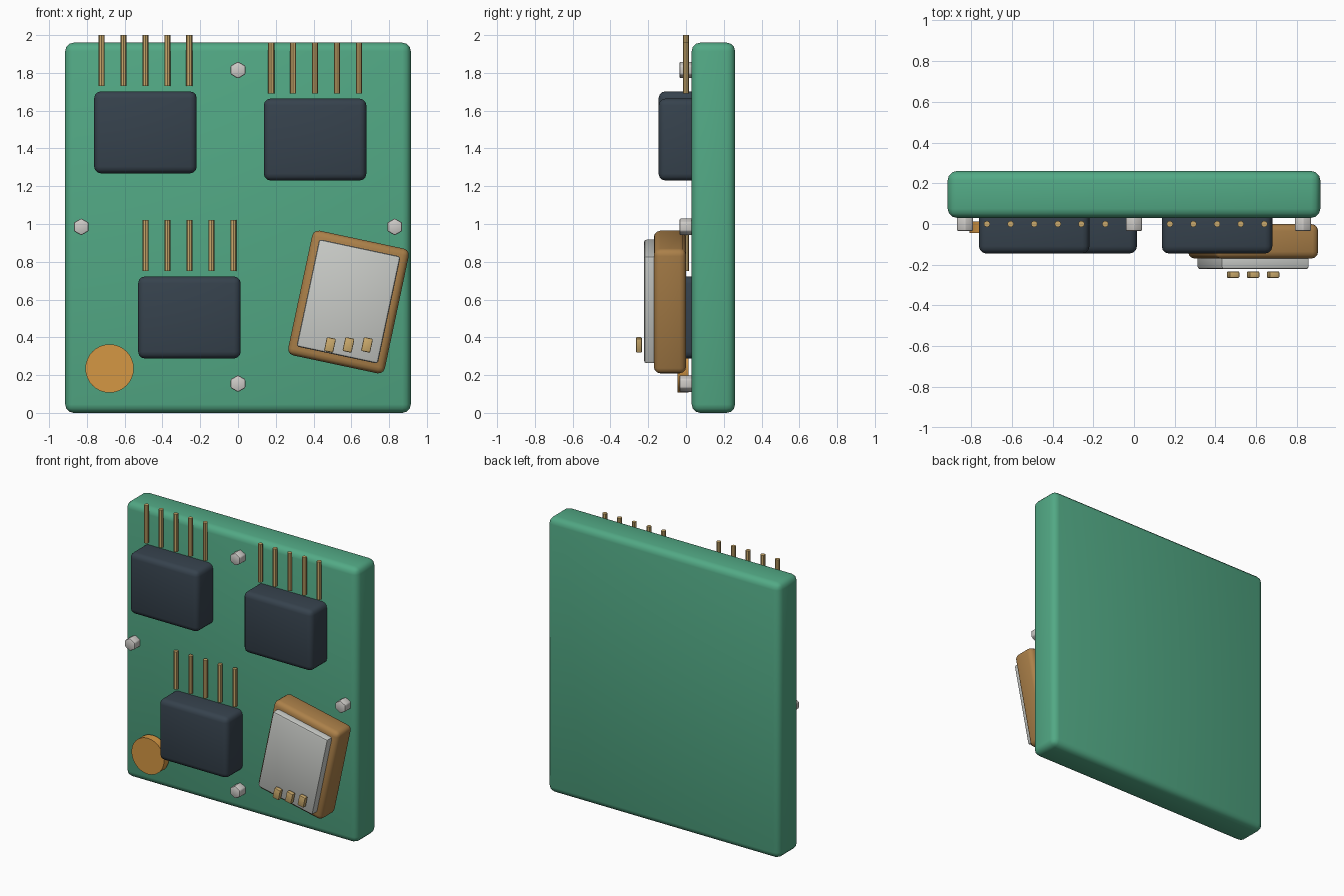
import bpy, math

if "Cube" in bpy.data.objects:
    bpy.data.objects.remove(bpy.data.objects["Cube"])


def material(name, hex_code):
    def lin(c):
        return c / 12.92 if c <= 0.04045 else ((c + 0.055) / 1.055) ** 2.4
    m = bpy.data.materials.new(name)
    rgb = [lin(int(hex_code[i:i + 2], 16) / 255) for i in (0, 2, 4)]
    m.diffuse_color = (*rgb, 1)
    m.use_nodes = True
    m.node_tree.nodes["Principled BSDF"].inputs["Base Color"].default_value = m.diffuse_color
    return m


GREEN = material("board green", "52A985")
DARK = material("chip slate", "36424D")
GOLD = material("pin gold", "CBAA6C")
BROWN = material("case brown", "AB8049")
SILVER = material("screen silver", "C9CBC7")
STEEL = material("screw grey", "CFCCC8")
ORANGE = material("disc orange", "D59744")


def finish(name, mat, bevel, segments):
    ob = bpy.context.object
    ob.name = name
    ob.data.materials.append(mat)
    bpy.ops.object.transform_apply(location=False, rotation=False, scale=True)
    if bevel:
        mod = ob.modifiers.new("Bevel", 'BEVEL')
        mod.width, mod.segments = bevel, segments
        mod.limit_method, mod.angle_limit = 'ANGLE', math.radians(30)
        bpy.ops.object.modifier_apply(modifier=mod.name)
    bpy.ops.object.shade_smooth_by_angle(angle=math.radians(35))
    return ob


def box(name, mat, x, z, w, h, y0, y1, bevel, segments=3, tilt=0):
    """Rounded box centred on x, z and spanning y0..y1, tilted in the front plane."""
    bpy.ops.mesh.primitive_cube_add(size=1, location=(x, (y0 + y1) / 2, z),
                                    rotation=(0, tilt, 0))
    bpy.context.object.scale = (w, y1 - y0, h)
    return finish(name, mat, bevel, segments)


def rod(name, mat, loc, radius, length, sides, facing=False, bevel=0, segments=2):
    """Cylinder along z, or along y when facing the front."""
    bpy.ops.mesh.primitive_cylinder_add(
        vertices=sides, radius=radius, depth=length, location=loc,
        rotation=(math.pi / 2 if facing else 0, 0, 0))
    return finish(name, mat, bevel, segments)


# Circuit board
box("board", GREEN, 0, 0.98, 1.83, 1.96, 0.03, 0.26, 0.045)

# Chips, each with a row of five pins above it
for i, (cx, cz) in enumerate([(-0.49, 1.485), (0.408, 1.447), (-0.257, 0.505)], 1):
    box(f"chip_{i}", DARK, cx, cz, 0.543, 0.434, -0.145, 0.145, 0.036)
    for p in range(5):
        rod(f"chip_{i}_pin_{p + 1}", GOLD, (cx + (p - 2) * 0.116, 0, cz + 0.38),
            0.016, 0.27, 8)

# Hexagonal screws at the middle of each edge
for i, (x, z) in enumerate([(0, 1.815), (0, 0.155), (-0.83, 0.985), (0.83, 0.985)], 1):
    rod(f"screw_{i}", STEEL, (x, 0, z), 0.045, 0.07, 6, True, 0.007)

# Round disc in the lower corner
rod("disc", ORANGE, (-0.68, -0.016, 0.235), 0.128, 0.058, 32, True)

# Tilted display module with screen and contacts
TILT = math.radians(12)
MX, MZ = 0.585, 0.587
box("module_case", BROWN, MX, MZ, 0.523, 0.675, -0.17, 0.0, 0.034, 3, TILT)
box("module_screen", SILVER, MX, MZ + 0.003, 0.44, 0.58, -0.222, -0.14, 0.013, 2, TILT)
for i in range(3):
    box(f"contact_{i + 1}", GOLD, MX + (i - 1) * 0.098, 0.36, 0.049, 0.075,
        -0.265, -0.233, 0.006, 2, TILT)
